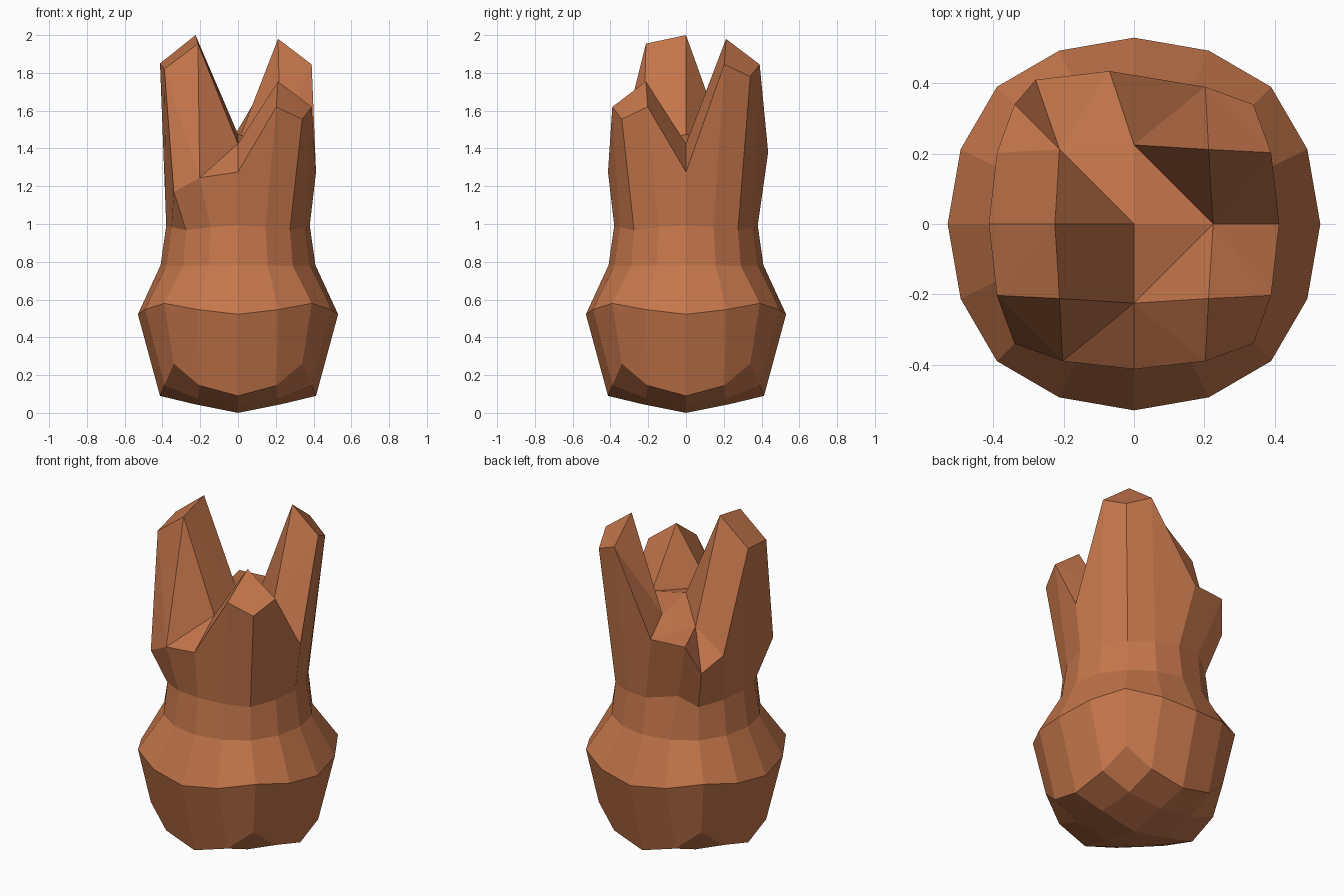
import bpy, bmesh

if "Cube" in bpy.data.objects:
    bpy.data.objects.remove(bpy.data.objects["Cube"])

# Broken-topped pot: a cube split 4 x 4, rounded, with a jagged top cap
CAP = {(0, 0): (0, 0), (1, 0): (.225, 0), (1, 1): (.212, .212),
       (2, 0): (.413, 0), (2, 1): (.39, .203), (2, 2): (.34, .34)}
BOTTOM_Z = {(0, 0): 0, (1, 0): .045, (1, 1): .075, (2, 0): .09, (2, 1): .145, (2, 2): .26}

# heights of the top grid, rows from front (-y) to back, columns from left to right
TOP_Z = [[1.17, 1.245, 1.275, 1.62, 1.555],
         [1.82, 1.955, 1.425, 1.755, 1.62],
         [1.85, 2.00, 1.475, 1.425, 1.275],
         [1.28, 1.41, 1.435, 1.98, 1.845],
         [1.21, 1.38, 1.38, 1.845, 1.78]]
SHIFTED = {(-1, 2): (-.28, .41), (0, 2): (-.07, .435)}   # slumped back edge
DIAGONALS = ["\\/\\\\", "///\\", "/\\\\/", "\\//\\"]     # fold of each top cell

# side rings: (xy, z) for middle, quarter and corner points
RINGS = [{0: (.53, 0, .522), 1: (.493, .213, .547), 2: (.39, .39, .58)},
         {0: (.41, 0, .782), 1: (.379, .157, .78), 2: (.29, .29, .778)},
         {0: (.38, 0, .992), 1: (.352, .146, .983), 2: (.275, .275, .968)}]


def key(i, j):
    return max(abs(i), abs(j)), min(abs(i), abs(j))


def place(i, j, a, b):
    """Mirror the octant point (a, b) to grid position i, j."""
    x, y = (a, b) if abs(i) >= abs(j) else (b, a)
    return (x if i > 0 else -x), (y if j > 0 else -y)


bm = bmesh.new()
grid = range(-2, 3)
loop = ([(i, -2) for i in range(-2, 2)] + [(2, j) for j in range(-2, 2)] +
        [(i, 2) for i in range(2, -2, -1)] + [(-2, j) for j in range(2, -2, -1)])

# top and bottom caps
top, bottom = {}, {}
for i in grid:
    for j in grid:
        x, y = place(i, j, *CAP[key(i, j)])
        bottom[i, j] = bm.verts.new((x, y, BOTTOM_Z[key(i, j)]))
        x, y = SHIFTED.get((i, j), (x, y))
        top[i, j] = bm.verts.new((x, y, TOP_Z[j + 2][i + 2]))
for i in range(-2, 2):
    for j in range(-2, 2):
        cell = [(i, j), (i + 1, j), (i + 1, j + 1), (i, j + 1)]
        bm.faces.new([bottom[c] for c in reversed(cell)])
        a, b, c, d = [top[k] for k in cell]
        if DIAGONALS[j + 2][i + 2] == "/":
            bm.faces.new((a, b, c))
            bm.faces.new((a, c, d))
        else:
            bm.faces.new((a, b, d))
            bm.faces.new((b, c, d))

# side walls
levels = [[bottom[p] for p in loop]]
for ring in RINGS:
    row = []
    for i, j in loop:
        a, b, z = ring[key(i, j)[1]]
        x, y = place(i, j, a, b)
        if ring is RINGS[2] and (i, j) == (-1, 2):   # dent under the slumped edge
            x, y, z = -.18, .33, 1.03
        row.append(bm.verts.new((x, y, z)))
    levels.append(row)
levels.append([top[p] for p in loop])
for low, high in zip(levels, levels[1:]):
    for k in range(16):
        n = (k + 1) % 16
        bm.faces.new((low[k], low[n], high[n], high[k]))
bmesh.ops.recalc_face_normals(bm, faces=bm.faces)

mesh = bpy.data.meshes.new("broken_pot")
bm.to_mesh(mesh)
bm.free()
clay = bpy.data.materials.new("orange_clay")
clay.diffuse_color = (.55, .18, .07, 1)
clay.use_nodes = True
clay.node_tree.nodes["Principled BSDF"].inputs["Base Color"].default_value = clay.diffuse_color
mesh.materials.append(clay)
bpy.context.collection.objects.link(bpy.data.objects.new("broken_pot", mesh))
